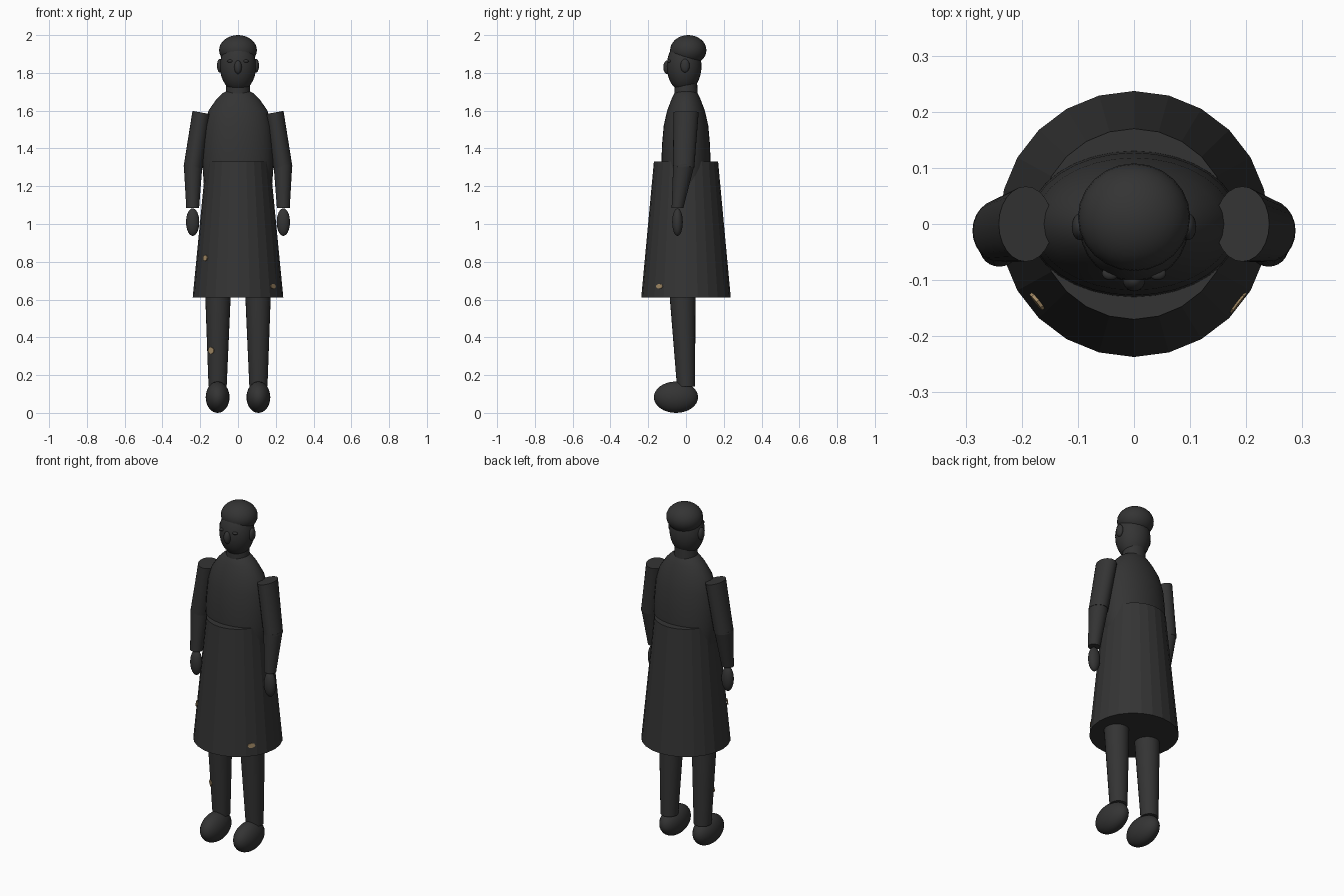
import bpy, bmesh, math
from mathutils import Vector

cube = bpy.data.objects.get("Cube")
if cube:
    bpy.data.objects.remove(cube, do_unlink=True)


def make_material(name, rgb):
    mat = bpy.data.materials.new(name)
    mat.use_nodes = True
    mat.diffuse_color = (*rgb, 1)
    bsdf = mat.node_tree.nodes["Principled BSDF"]
    bsdf.inputs["Base Color"].default_value = (*rgb, 1)
    bsdf.inputs["Roughness"].default_value = 0.8
    return mat


CHARCOAL = make_material("charcoal", (0.034, 0.034, 0.034))
TAN = make_material("tan", (0.36, 0.25, 0.13))


def finish(bm, name, mat, smooth_angle=None):
    bmesh.ops.recalc_face_normals(bm, faces=bm.faces)
    mesh = bpy.data.meshes.new(name)
    bm.to_mesh(mesh)
    bm.free()
    mesh.materials.append(mat)
    obj = bpy.data.objects.new(name, mesh)
    bpy.context.collection.objects.link(obj)
    if smooth_angle:
        bpy.ops.object.select_all(action='DESELECT')
        obj.select_set(True)
        bpy.context.view_layer.objects.active = obj
        bpy.ops.object.shade_smooth_by_angle(angle=math.radians(smooth_angle))
    return obj


def ellipsoid(name, centre, radii):
    bm = bmesh.new()
    bmesh.ops.create_uvsphere(bm, u_segments=24, v_segments=16, radius=1)
    for v in bm.verts:
        v.co = Vector(centre) + Vector(a * b for a, b in zip(v.co, radii))
    return finish(bm, name, CHARCOAL, 60)


def loft(name, rings, sides=24, smooth_angle=None):
    """Capped stack of elliptical rings: (centre, rx, ry, slope along x)."""
    bm = bmesh.new()
    loops = []
    for (x, y, z), rx, ry, slope in rings:
        loop = []
        for i in range(sides):
            a = math.tau * i / sides
            dx = rx * math.cos(a)
            loop.append(bm.verts.new((x + dx, y + ry * math.sin(a), z + slope * dx)))
        loops.append(loop)
    for low, high in zip(loops, loops[1:]):
        for i in range(sides):
            j = (i + 1) % sides
            bm.faces.new((low[i], low[j], high[j], high[i]))
    bm.faces.new(loops[0])
    bm.faces.new(loops[-1])
    return finish(bm, name, CHARCOAL, smooth_angle)


def patch(name, centre, normal, width, height):
    """Thin mark lying on a surface."""
    bm = bmesh.new()
    bmesh.ops.create_cone(bm, cap_ends=True, segments=8, radius1=1, radius2=1, depth=0.006)
    turn = Vector(normal).to_track_quat('Z', 'Y')
    for v in bm.verts:
        v.co = turn @ Vector((v.co.x * width, v.co.y * height, v.co.z)) + Vector(centre)
    return finish(bm, name, TAN)


# Torso with rounded shoulders
profile = [(1.05, .14, .10), (1.2, .18, .125), (1.33, .19, .13), (1.42, .187, .127),
           (1.52, .178, .118), (1.6, .156, .10), (1.66, .115, .077),
           (1.69, .085, .062), (1.71, .05, .045)]
loft("torso", [((0, 0, z), rx, ry, 0) for z, rx, ry in profile], 32, 40)

# Flared coat skirt
loft("coat_skirt", [((0, 0, .61), .24, .237, 0), ((0, 0, 1.33), .17, .17, 0)])

# Neck and head
loft("neck", [((0, 0, 1.64), .068, .063, 0), ((0, 0, 1.78), .06, .058, 0)], 24, 40)
ellipsoid("head", (0, -.01, 1.835), (.096, .092, .135))
ellipsoid("hair", (0, .012, 1.92), (.1, .096, .08))
ellipsoid("nose", (0, -.1, 1.83), (.02, .02, .036))

# Paired parts
for side, s in (("left", 1), ("right", -1)):
    ellipsoid(side + "_ear", (s * .096, -.005, 1.838), (.015, .024, .036))
    ellipsoid(side + "_eye", (s * .042, -.088, 1.862), (.015, .012, .008))
    loft(side + "_upper_arm", [((s * .193, 0, 1.59), .048, .067, s * .18),
                               ((s * .238, -.012, 1.3), .05, .056, s * .08)], 24, 40)
    loft(side + "_forearm", [((s * .238, -.012, 1.31), .049, .056, s * .08),
                             ((s * .24, -.045, 1.085), .034, .031, 0)], 24, 40)
    ellipsoid(side + "_hand", (s * .24, -.045, 1.01), (.035, .028, .073))
    loft(side + "_leg", [((s * .108, 0, .14), .048, .048, 0),
                         ((s * .106, -.018, .61), .067, .068, 0),
                         ((s * .104, -.025, .85), .07, .07, 0)], 24, 40)
    ellipsoid(side + "_shoe", (s * .108, -.053, .083), (.063, .117, .083))

# Worn marks on the skirt and leg
patch("skirt_mark_right", (-.173, -.138, .82), (-.77, -.63, .1), .018, .016)
patch("skirt_mark_left", (.185, -.14, .67), (.79, -.6, .1), .022, .013)
patch("leg_mark", (-.142, -.051, .33), (-.6, -.8, 0), .019, .018)
